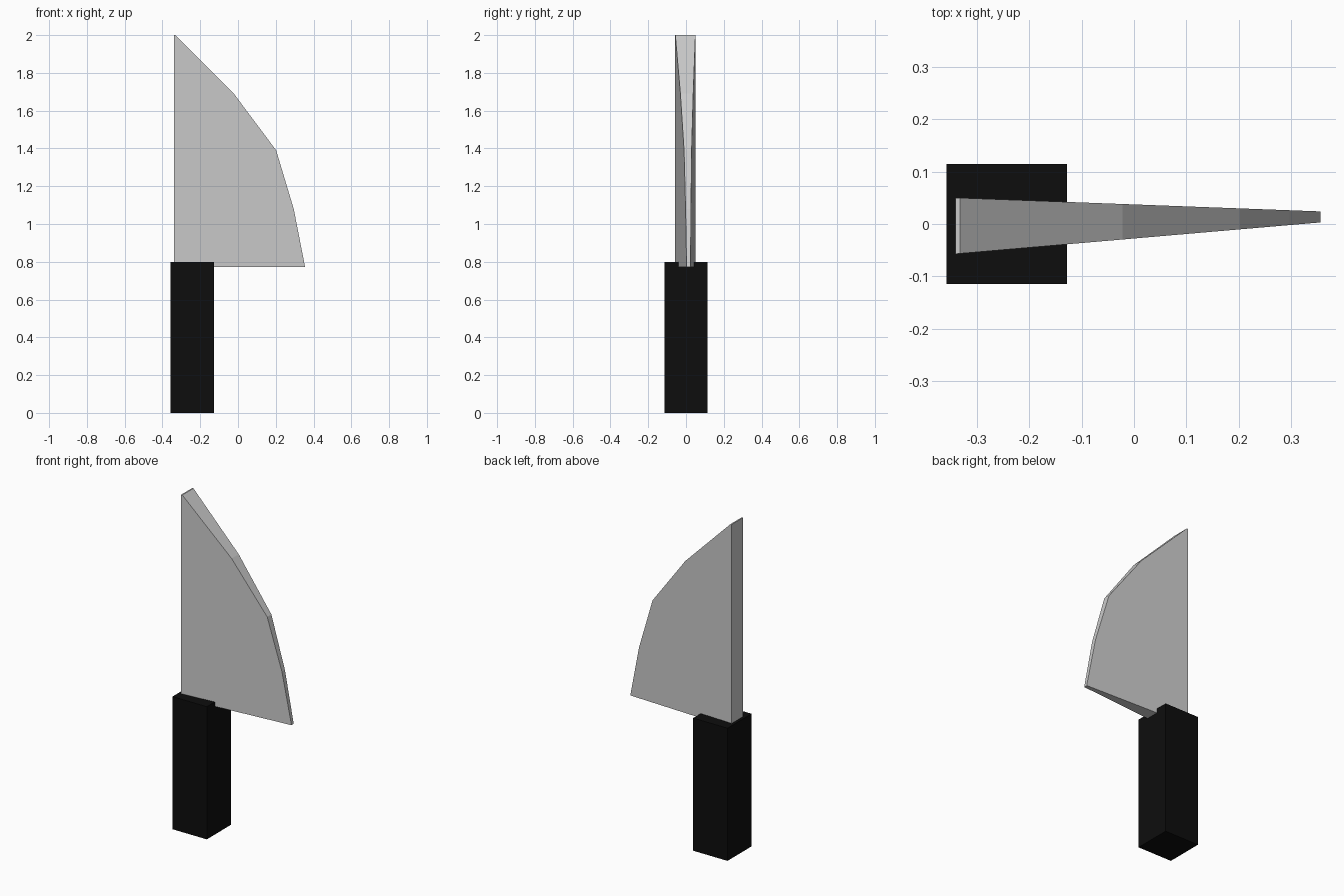
import bpy, bmesh

if "Cube" in bpy.data.objects:
    bpy.data.objects.remove(bpy.data.objects["Cube"])


def material(name, color):
    mat = bpy.data.materials.new(name)
    mat.diffuse_color = color
    mat.use_nodes = True
    mat.node_tree.nodes["Principled BSDF"].inputs["Base Color"].default_value = mat.diffuse_color
    return mat


def finish(name, bm, mat=None):
    bmesh.ops.recalc_face_normals(bm, faces=bm.faces)
    mesh = bpy.data.meshes.new(name)
    bm.to_mesh(mesh)
    bm.free()
    obj = bpy.data.objects.new(name, mesh)
    bpy.context.collection.objects.link(obj)
    if mat:
        mesh.materials.append(mat)
    return obj


# Handle: square black block
bm = bmesh.new()
bmesh.ops.create_cube(bm, size=1)
bmesh.ops.scale(bm, vec=(0.229, 0.229, 0.8), verts=bm.verts)
bmesh.ops.translate(bm, vec=(-0.2425, 0, 0.4), verts=bm.verts)
finish("handle", bm, material("black", (0.004, 0.004, 0.004, 1)))

# Blade: curved profile whose thickness tapers from spine to cutting edge
SPINE, EDGE = -0.34, 0.355
profile = [(SPINE, 0.773), (EDGE, 0.773), (0.295, 1.08), (0.202, 1.39),
           (-0.022, 1.69), (-0.332, 2.0), (SPINE, 2.0)]


def side(bm, y_spine, y_edge):
    verts = []
    for x, z in profile:
        t = (x - SPINE) / (EDGE - SPINE)
        verts.append(bm.verts.new((x, y_spine + t * (y_edge - y_spine), z)))
    bm.faces.new(verts)
    return verts


bm = bmesh.new()
front = side(bm, -0.057, 0.003)
back = side(bm, 0.05, 0.024)
for i in range(len(profile)):
    j = (i + 1) % len(profile)
    bm.faces.new((front[i], front[j], back[j], back[i]))
finish("blade", bm)
